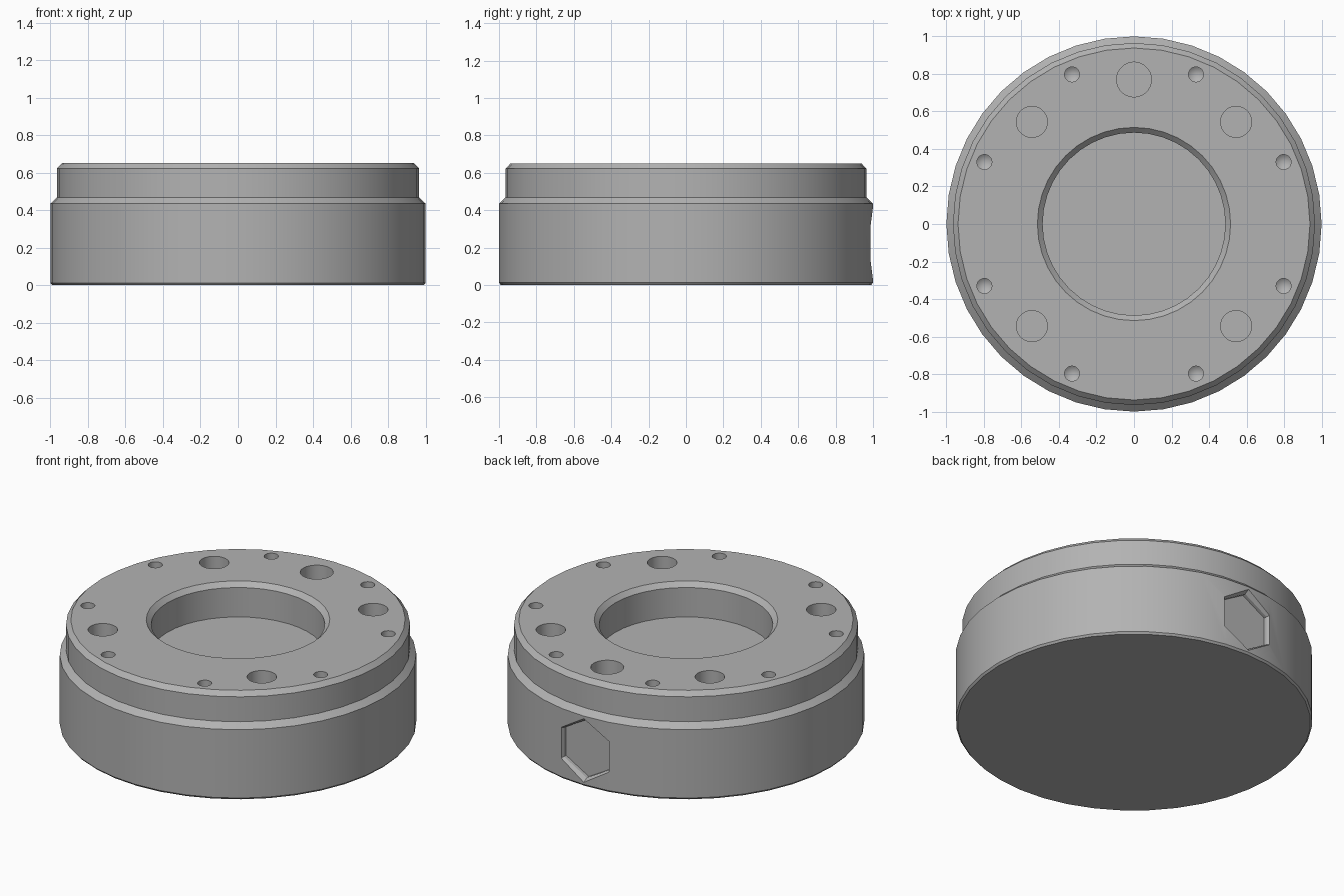
import bpy, bmesh, math
from mathutils import Vector

if "Cube" in bpy.data.objects:
    bpy.data.objects.remove(bpy.data.objects["Cube"])

grey = bpy.data.materials.new("metal_grey")
grey.diffuse_color = (0.45, 0.45, 0.45, 1)
grey.use_nodes = True
grey.node_tree.nodes["Principled BSDF"].inputs["Base Color"].default_value = grey.diffuse_color


def lathe(name, profile, segments, location=(0, 0, 0), axis="Z", turn=0.0):
    """Revolve (radius, height) points; radius 0 closes the end with one point."""
    bm = bmesh.new()
    rings = []
    for r, h in profile:
        ring = []
        for i in range(segments if r > 0 else 1):
            a = turn + 2 * math.pi * i / segments
            x, y = r * math.cos(a), r * math.sin(a)
            p = Vector((x, y, h)) if axis == "Z" else Vector((y, h, x))
            ring.append(bm.verts.new(p + Vector(location)))
        rings.append(ring)
    for lo, hi in zip(rings, rings[1:]):
        for i in range(segments):
            j = (i + 1) % segments
            if len(lo) == 1:
                bm.faces.new((lo[0], hi[j], hi[i]))
            elif len(hi) == 1:
                bm.faces.new((lo[i], lo[j], hi[0]))
            else:
                bm.faces.new((lo[i], lo[j], hi[j], hi[i]))
    for ring in (rings[0], rings[-1]):
        if len(ring) > 1:
            bm.faces.new(ring)
    bmesh.ops.recalc_face_normals(bm, faces=bm.faces)
    mesh = bpy.data.meshes.new(name)
    bm.to_mesh(mesh)
    bm.free()
    mesh.materials.append(grey)
    ob = bpy.data.objects.new(name, mesh)
    bpy.context.collection.objects.link(ob)
    return ob


# Stepped body with chamfered rims and a shallow central bore
body = lathe("flange_body", [
    (0.99, 0), (1.0, 0.012), (1.0, 0.435), (0.965, 0.468), (0.965, 0.622),
    (0.938, 0.65), (0.515, 0.65), (0.487, 0.622), (0.487, 0.44)], 40)

cutters = []

# Small drilled holes with conical ends
for k in range(8):
    a = math.radians(22.5 + 45 * k)
    cutters.append(lathe("screw_hole_cutter", [(0, 0.46), (0.04, 0.49), (0.04, 0.72)], 20,
                         (0.863 * math.cos(a), 0.863 * math.sin(a), 0)))

# Large holes, the rear one slightly wider
for deg, r in ((90, 0.093), (45, 0.083), (135, 0.083), (225, 0.083), (315, 0.083)):
    a = math.radians(deg)
    cutters.append(lathe("pin_hole_cutter", [(r, 0.38), (r, 0.72)], 28,
                         (0.77 * math.cos(a), 0.77 * math.sin(a), 0)))

# Hexagonal recess with a bevelled mouth in the rear wall
cutters.append(lathe("hex_recess_cutter",
                     [(0.18, 0.95), (0.18, 0.97), (0.197, 1.0), (0.25, 1.1)], 6,
                     (0, 0, 0.222), axis="Y"))

bpy.context.view_layer.objects.active = body
body.select_set(True)
for c in cutters:
    c.hide_render = True
    mod = body.modifiers.new("cut", "BOOLEAN")
    mod.operation = "DIFFERENCE"
    mod.solver = "EXACT"
    mod.object = c
    bpy.ops.object.modifier_apply(modifier=mod.name)
for c in cutters:
    bpy.data.objects.remove(c)

bpy.ops.object.shade_smooth_by_angle(angle=math.radians(25))
